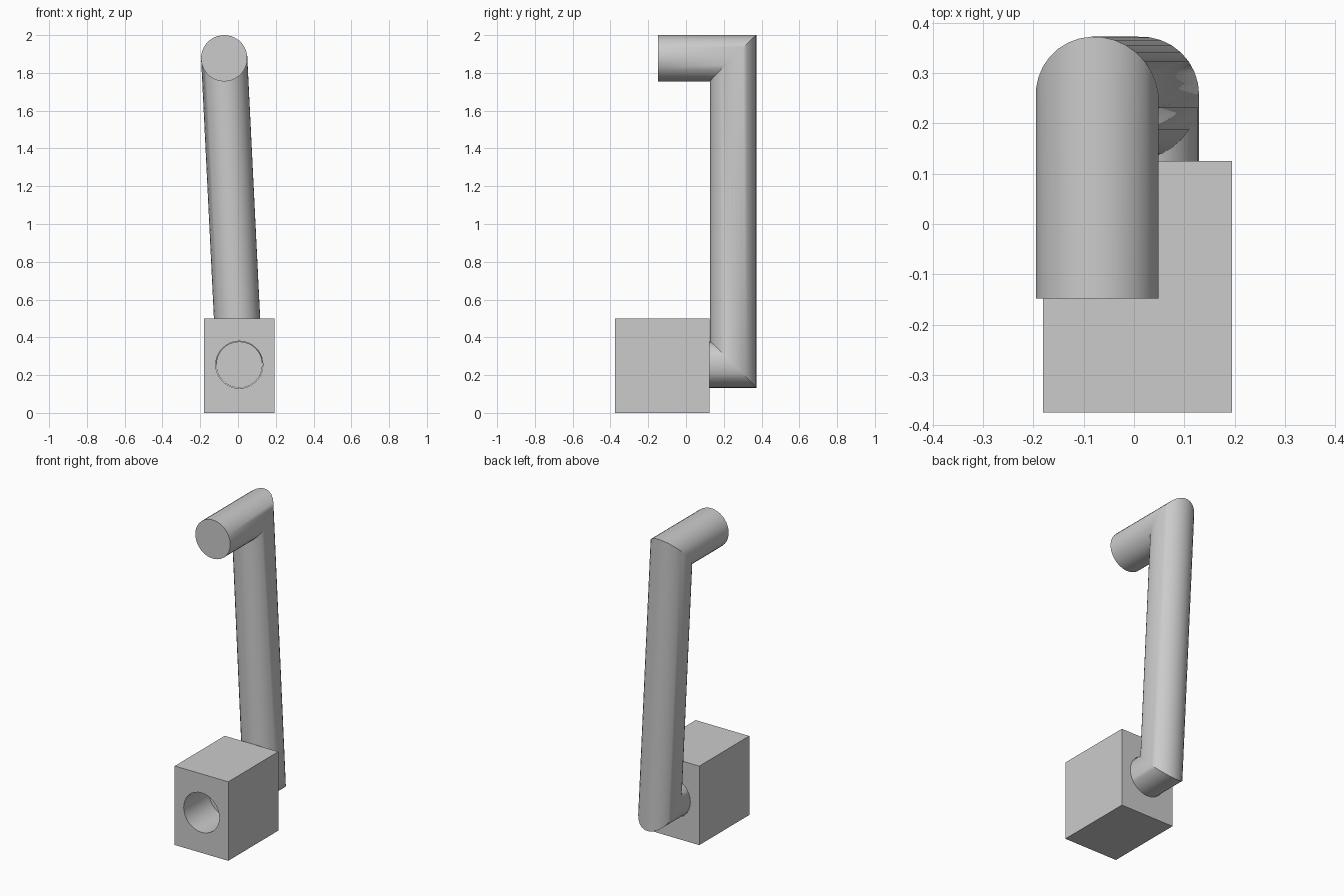
import bpy, bmesh, math
from mathutils import Vector

cube = bpy.data.objects.get("Cube")
if cube:
    bpy.data.objects.remove(cube, do_unlink=True)

SIDES = 32
ROD_R, HOLE_R = 0.1225, 0.125

grey = bpy.data.materials.new("plain_grey")
grey.use_nodes = True
grey.diffuse_color = (0.6, 0.6, 0.6, 1)
grey.node_tree.nodes["Principled BSDF"].inputs["Base Color"].default_value = (0.6, 0.6, 0.6, 1)


def mitred_rod(name, path, radius):
    """Round bar along a path that starts towards +y, with mitred corners."""
    pts = [Vector(p) for p in path]
    dirs = [(b - a).normalized() for a, b in zip(pts, pts[1:])]
    bm = bmesh.new()
    angles = [math.tau * i / SIDES for i in range(SIDES)]
    ring = [pts[0] + Vector((math.cos(a), 0, math.sin(a))) * radius for a in angles]
    rows = [[bm.verts.new(c) for c in ring]]
    for i, d in enumerate(dirs):
        # slide the ring along the segment onto the plane of the next joint
        normal = (d + dirs[i + 1]) if i + 1 < len(dirs) else d
        ring = [c + d * ((pts[i + 1] - c).dot(normal) / d.dot(normal)) for c in ring]
        rows.append([bm.verts.new(c) for c in ring])
    for a, b in zip(rows, rows[1:]):
        for i in range(SIDES):
            j = (i + 1) % SIDES
            bm.faces.new((a[i], a[j], b[j], b[i]))
    bm.faces.new(rows[0])
    bm.faces.new(rows[-1])
    bmesh.ops.recalc_face_normals(bm, faces=bm.faces)
    mesh = bpy.data.meshes.new(name)
    bm.to_mesh(mesh)
    bm.free()
    obj = bpy.data.objects.new(name, mesh)
    bpy.context.collection.objects.link(obj)
    return obj


def finish(obj):
    obj.data.materials.clear()
    obj.data.materials.append(grey)
    bpy.ops.object.select_all(action='DESELECT')
    obj.select_set(True)
    bpy.context.view_layer.objects.active = obj
    bpy.ops.object.shade_smooth_by_angle(angle=math.radians(30))


# Crank: stub in the block, leaning arm, handle at the top
crank = mitred_rod("crank_handle", [(0.007, -0.125, 0.255), (0.007, 0.25, 0.255),
                                    (-0.073, 0.25, 1.8775), (-0.073, -0.148, 1.8775)], ROD_R)
finish(crank)

# Bearing block with a bored hole
bpy.ops.mesh.primitive_cube_add(size=1, location=(0.007, -0.125, 0.25))
block = bpy.context.object
block.name = "bearing_block"
block.scale = (0.375, 0.5, 0.5)
bpy.ops.object.transform_apply(location=False, rotation=False, scale=True)

bore = mitred_rod("bore_cutter", [(0.007, -0.6, 0.255), (0.007, 0.6, 0.255)], HOLE_R)
bore.hide_render = True
cut = block.modifiers.new("bore", 'BOOLEAN')
cut.operation = 'DIFFERENCE'
cut.solver = 'EXACT'
cut.object = bore
bpy.ops.object.select_all(action='DESELECT')
block.select_set(True)
bpy.context.view_layer.objects.active = block
bpy.ops.object.modifier_apply(modifier=cut.name)
bpy.data.objects.remove(bore, do_unlink=True)
finish(block)
